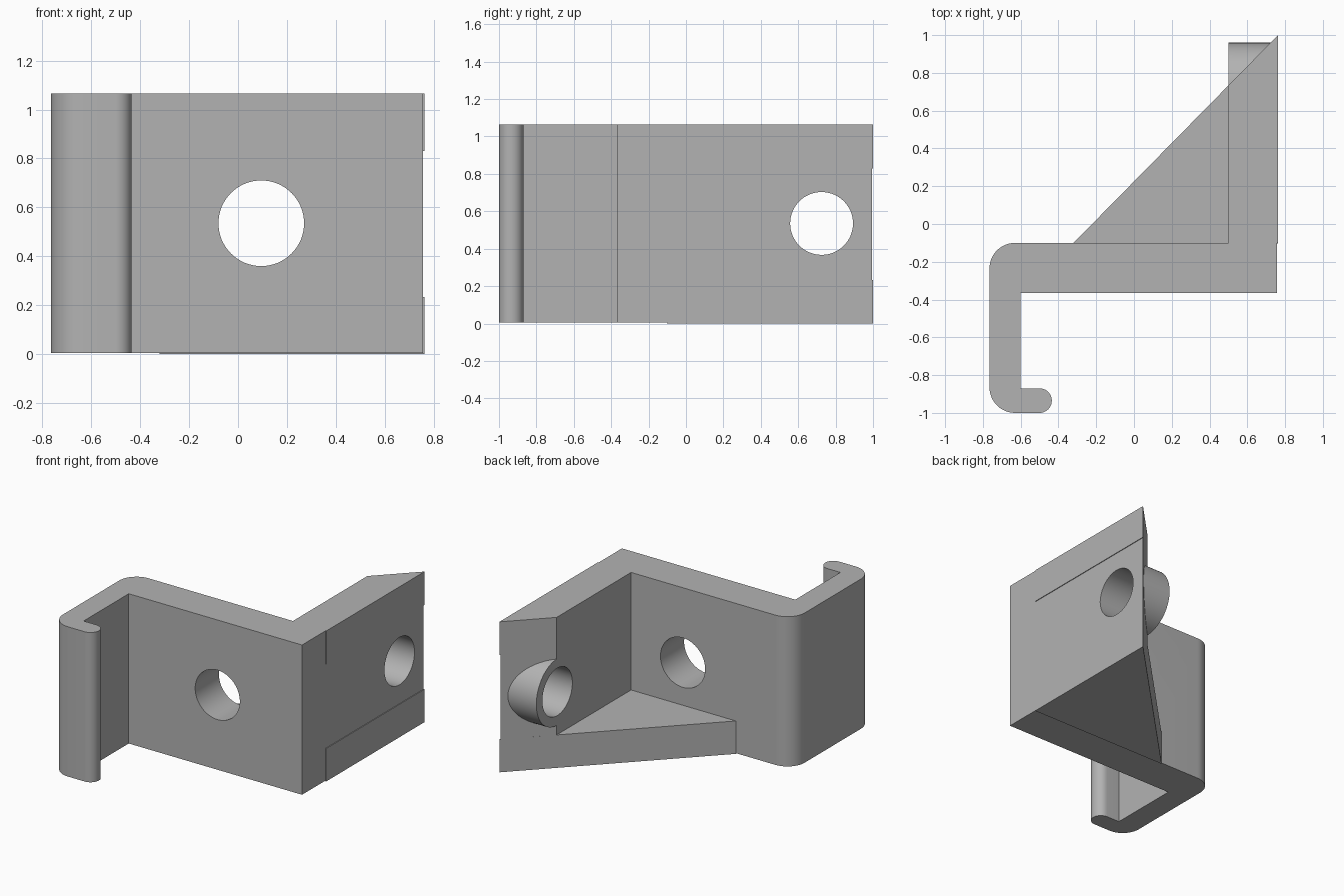
import bpy, bmesh
from math import cos, sin, radians
from mathutils import Matrix, Vector

cube = bpy.data.objects.get("Cube")
if cube:
    bpy.data.objects.remove(cube, do_unlink=True)

TOP = 1.065
MID = 0.535

grey = bpy.data.materials.new("plain grey")
grey.use_nodes = True
grey.diffuse_color = (0.45, 0.45, 0.45, 1)
grey.node_tree.nodes["Principled BSDF"].inputs["Base Color"].default_value = (0.45, 0.45, 0.45, 1)


def make_object(name, bm):
    bmesh.ops.recalc_face_normals(bm, faces=bm.faces)
    mesh = bpy.data.meshes.new(name)
    bm.to_mesh(mesh)
    bm.free()
    mesh.materials.append(grey)
    obj = bpy.data.objects.new(name, mesh)
    bpy.context.collection.objects.link(obj)
    return obj


def prism(name, outline, bottom, top):
    bm = bmesh.new()
    face = bm.faces.new([bm.verts.new((x, y, bottom)) for x, y in outline])
    new = bmesh.ops.extrude_face_region(bm, geom=[face])["geom"]
    verts = [v for v in new if isinstance(v, bmesh.types.BMVert)]
    bmesh.ops.translate(bm, verts=verts, vec=(0, 0, top - bottom))
    return make_object(name, bm)


def cylinder(name, radius, depth, centre, axis):
    turn = Vector((0, 0, 1)).rotation_difference(Vector(axis)).to_matrix().to_4x4()
    bm = bmesh.new()
    bmesh.ops.create_cone(bm, cap_ends=True, segments=64, radius1=radius, radius2=radius,
                          depth=depth, matrix=Matrix.Translation(centre) @ turn)
    return make_object(name, bm)


def arc(cx, cy, r, start, end, steps=12):
    angles = [radians(start + (end - start) * i / steps) for i in range(steps + 1)]
    return [(cx + r * cos(a), cy + r * sin(a)) for a in angles]


def combine(target, tool, operation):
    mod = target.modifiers.new(operation.lower(), "BOOLEAN")
    mod.operation = operation
    mod.solver = "EXACT"
    mod.object = tool
    bpy.context.view_layer.objects.active = target
    bpy.ops.object.modifier_apply(modifier=mod.name)
    bpy.data.objects.remove(tool, do_unlink=True)


# Bent strip: hooked lip, side wall, front wall and mitred right arm
outline = [(0.757, -0.365), (0.757, 0.995), (0.5, 0.733), (0.5, -0.1)]
outline += arc(-0.63, -0.235, 0.135, 90, 180)
outline += arc(-0.63, -0.865, 0.135, 180, 270)
outline += arc(-0.5, -0.935, 0.065, -90, 90, 20)
outline += [(-0.6, -0.87), (-0.6, -0.365)]
bracket = prism("bracket", outline, 0.005, TOP)

# Triangular floor gusset and the slightly proud upper band of the arm
floor = prism("floor_gusset", [(-0.32, -0.1), (-0.32, -0.102), (0.762, -0.102), (0.762, 1.0)], 0, 0.233)
combine(bracket, floor, "UNION")
band = prism("upper_band", [(0.6, -0.1), (0.762, -0.1), (0.762, 1.0), (0.6, 0.835)], 0.83, TOP)
combine(bracket, band, "UNION")

# Round boss on the arm, then both through holes
combine(bracket, cylinder("boss", 0.235, 0.257, (0.6285, 0.725, MID), (1, 0, 0)), "UNION")
combine(bracket, cylinder("arm_hole", 0.168, 0.8, (0.63, 0.725, MID), (1, 0, 0)), "DIFFERENCE")
combine(bracket, cylinder("front_hole", 0.175, 0.6, (0.095, -0.235, MID), (0, 1, 0)), "DIFFERENCE")

bpy.ops.object.select_all(action="DESELECT")
bracket.select_set(True)
bpy.context.view_layer.objects.active = bracket
bpy.ops.object.shade_smooth_by_angle(angle=radians(30))
